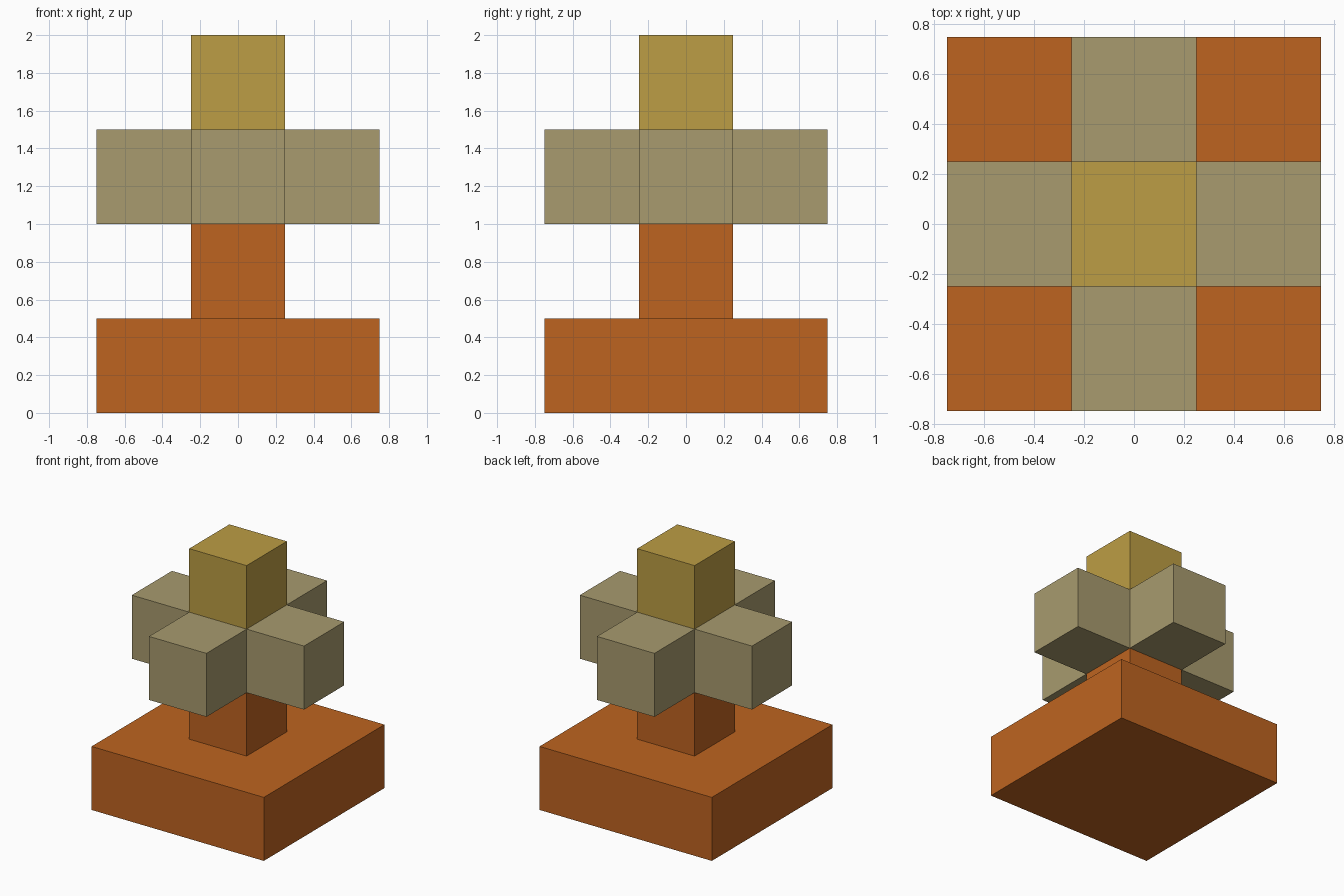
import bpy
import bmesh
from mathutils import Matrix, Vector

default = bpy.data.objects.get("Cube")
if default:
    bpy.data.objects.remove(default, do_unlink=True)

U = 0.5  # edge of one block


def material(name, color):
    mat = bpy.data.materials.new(name)
    mat.use_nodes = True
    mat.diffuse_color = (*color, 1)
    bsdf = next(n for n in mat.node_tree.nodes if n.type == 'BSDF_PRINCIPLED')
    bsdf.inputs["Base Color"].default_value = (*color, 1)
    return mat


def block(name, width, level, mat, skip=(), arms=False):
    """Square block one unit tall; skip drops hidden faces, arms grows the sides into a cross."""
    bm = bmesh.new()
    place = Matrix.Translation((0, 0, (level + 0.5) * U))
    bmesh.ops.create_cube(bm, size=U, matrix=place @ Matrix.Diagonal((width, width, 1, 1)))
    bm.normal_update()
    if arms:
        for side in [f for f in bm.faces if abs(f.normal.z) < 0.5]:
            offset = Vector(side.normal) * U
            grown = bmesh.ops.extrude_discrete_faces(bm, faces=[side])["faces"][0]
            bmesh.ops.translate(bm, vec=offset, verts=grown.verts)
        bmesh.ops.remove_doubles(bm, verts=bm.verts, dist=0.001)
        bm.normal_update()
    hidden = [f for f in bm.faces if round(f.normal.z) in skip
              and f.calc_center_median().xy.length < 0.01]
    bmesh.ops.delete(bm, geom=hidden, context='FACES_ONLY')
    mesh = bpy.data.meshes.new(name)
    bm.to_mesh(mesh)
    bm.free()
    mesh.materials.append(mat)
    obj = bpy.data.objects.new(name, mesh)
    bpy.context.collection.objects.link(obj)
    return obj


orange = material("burnt orange", (0.515, 0.127, 0.0144))
tan = material("dull tan", (0.392, 0.328, 0.156))
gold = material("old gold", (0.503, 0.337, 0.058))

# Wide plinth, post, four-armed cross and top block, stacked upward
block("base", 3, 0, orange)
block("post", 1, 1, orange, skip=(-1, 1))
block("cross", 1, 2, tan, skip=(-1, 1), arms=True)
block("top_block", 1, 3, gold, skip=(-1,))
